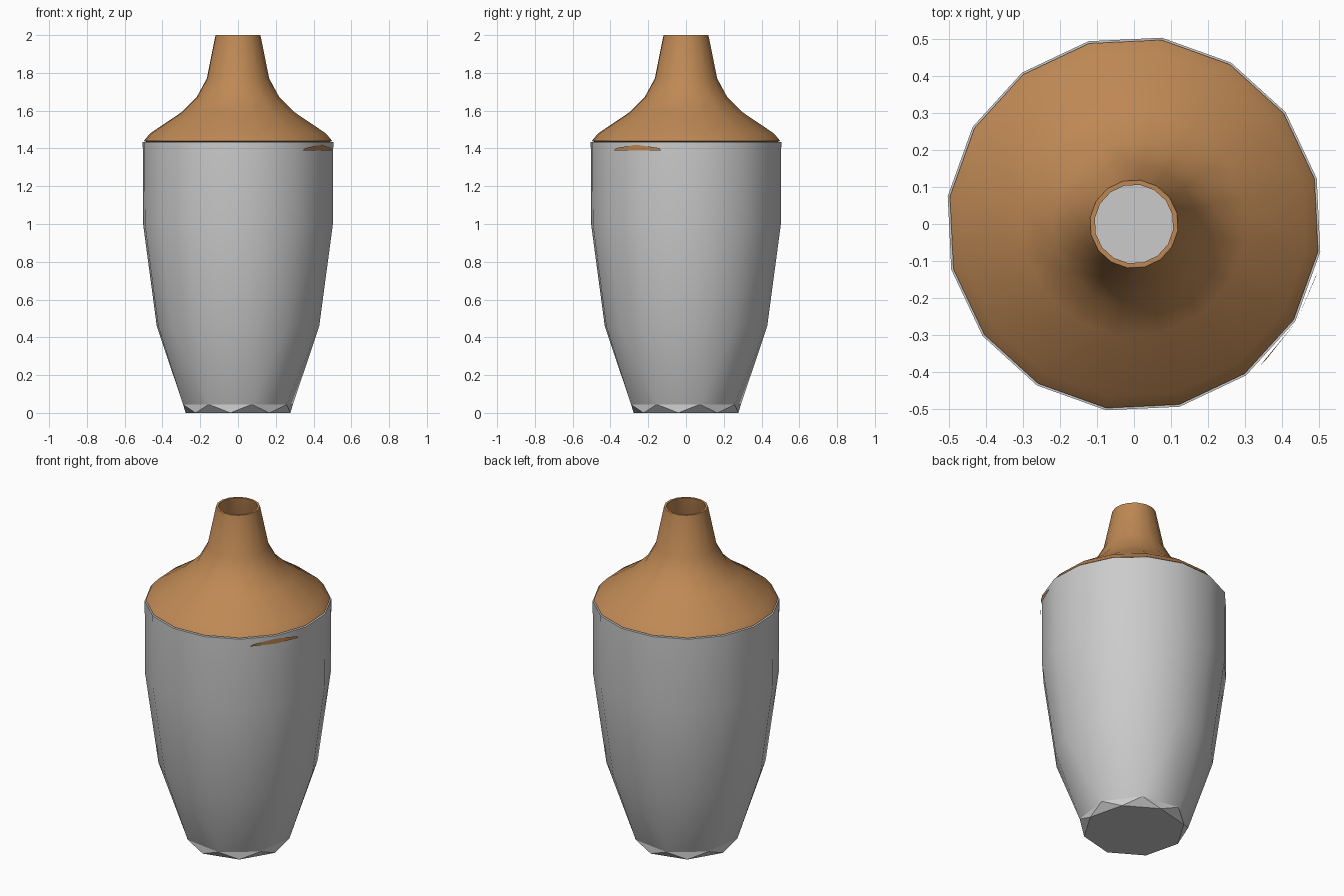
import bpy, bmesh, math

if "Cube" in bpy.data.objects:
    bpy.data.objects.remove(bpy.data.objects["Cube"])

PHASE = math.radians(14)


def material(name, rgb):
    mat = bpy.data.materials.new(name)
    mat.use_nodes = True
    mat.diffuse_color = (*rgb, 1)
    mat.node_tree.nodes["Principled BSDF"].inputs["Base Color"].default_value = (*rgb, 1)
    return mat


grey = material("grey glaze", (0.60, 0.60, 0.60))
brown = material("brown clay", (0.52, 0.25, 0.09))


def finish(name, bm, mat, angle):
    bmesh.ops.recalc_face_normals(bm, faces=bm.faces)
    mesh = bpy.data.meshes.new(name)
    bm.to_mesh(mesh)
    bm.free()
    mesh.materials.append(mat)
    obj = bpy.data.objects.new(name, mesh)
    bpy.context.collection.objects.link(obj)
    bpy.ops.object.select_all(action="DESELECT")
    obj.select_set(True)
    bpy.context.view_layer.objects.active = obj
    bpy.ops.object.shade_smooth_by_angle(angle=math.radians(angle))
    return obj


def ring(bm, radius, z, sides, twist=0):
    """Closed ring of vertices; twist is in fractions of one side."""
    step = math.tau / sides
    return [bm.verts.new((radius * math.cos(PHASE + (i + twist) * step),
                          radius * math.sin(PHASE + (i + twist) * step), z))
            for i in range(sides)]


def bridge(bm, a, b):
    """Join equal rings with quads, or a ring to one with twice the sides."""
    n, m = len(a), len(b)
    for i in range(n):
        if n == m:
            bm.faces.new((a[i], a[(i + 1) % n], b[(i + 1) % n], b[i]))
        else:
            p, q, r = b[2 * i], b[2 * i + 1], b[(2 * i + 2) % m]
            a1 = a[(i + 1) % n]
            bm.faces.new((a[i], q, p))
            bm.faces.new((a[i], a1, q))
            bm.faces.new((a1, r, q))


def lathe(name, rings, mat, cap_start=False, cap_end=False, angle=40):
    bm = bmesh.new()
    loops = [ring(bm, *spec) for spec in rings]
    for a, b in zip(loops, loops[1:]):
        bridge(bm, a, b)
    if cap_start:
        bm.faces.new(loops[0])
    if cap_end:
        bm.faces.new(loops[-1])
    return finish(name, bm, mat, angle)


# Body: outer wall, rim and hollow inside
lathe("body", [(0.30, 0.045, 8), (0.435, 0.46, 16), (0.508, 1.0, 16),
               (0.51, 1.435, 16), (0.47, 1.435, 16), (0.47, 1.0, 16),
               (0.40, 0.46, 16), (0.25, 0.03, 16)], grey, cap_end=True)

# Foot: zigzag chamfer down to the flat base
bm = bmesh.new()
upper = ring(bm, 0.30, 0.045, 8)
lower = ring(bm, 0.28, 0.0, 8, 0.5)
for i in range(8):
    j = (i + 1) % 8
    bm.faces.new((upper[i], upper[j], lower[i]))
    bm.faces.new((upper[j], lower[j], lower[i]))
bm.faces.new(lower)
finish("foot", bm, grey, 20)

# Shoulder and neck, with the thin inner wall of the mouth
lathe("shoulder_and_neck",
      [(0.47, 1.425, 16), (0.504, 1.44, 16), (0.47, 1.48, 16),
       (0.305, 1.59, 16), (0.222, 1.67, 16), (0.167, 1.77, 16),
       (0.12, 2.0, 16), (0.107, 2.0, 16), (0.15, 1.77, 16),
       (0.20, 1.66, 16), (0.29, 1.57, 16), (0.45, 1.46, 16)], brown)

# Brown sliver of clay just below the rim
bm = bmesh.new()
outline = []
for degrees, z in ((-48, 1.39), (-31, 1.39), (-15, 1.39), (-16, 1.402),
                   (-31, 1.42), (-46, 1.402)):
    t = math.radians(degrees)
    outline.append((0.513 * math.cos(t), 0.513 * math.sin(t), z))
verts = [bm.verts.new(p) for p in outline]
bm.faces.new((verts[0], verts[1], verts[4], verts[5]))
bm.faces.new((verts[1], verts[2], verts[3], verts[4]))
finish("rim_sliver", bm, brown, 40)
